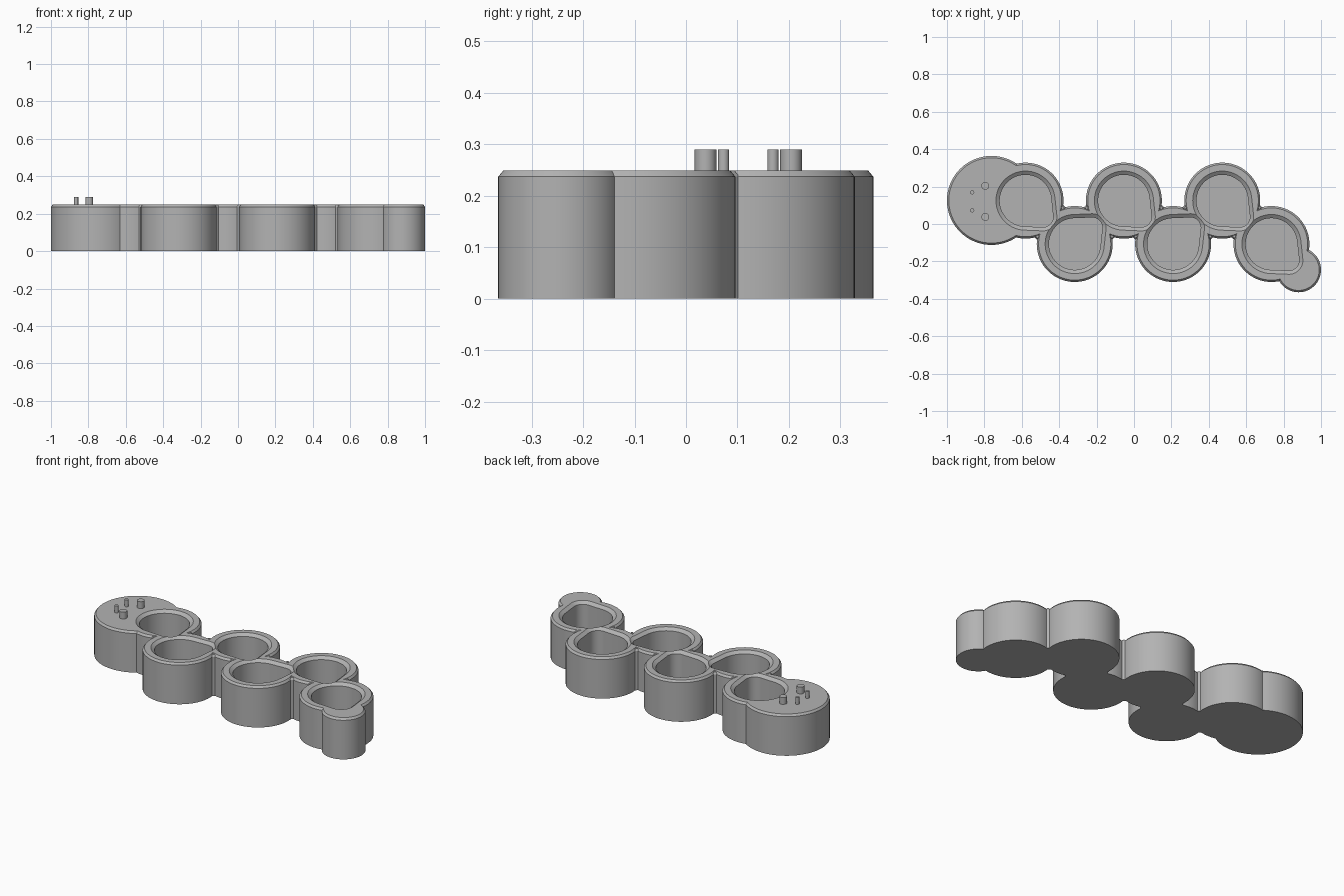
import bpy
import bmesh
from math import pi, cos, sin
from mathutils import Vector

old = bpy.data.objects.get("Cube")
if old:
    bpy.data.objects.remove(old, do_unlink=True)

TOP, FLOOR, CHAMFER, CELL_R = 0.249, 0.04, 0.012, 0.203

grey = bpy.data.materials.new("plain grey")
grey.use_nodes = True
grey.diffuse_color = (0.45, 0.45, 0.45, 1)
grey.node_tree.nodes["Principled BSDF"].inputs["Base Color"].default_value = grey.diffuse_color


def outline(discs, inset, sides):
    """Hull around one or more (centre, radius) discs, shrunk by inset."""
    points = []
    for i in range(sides):
        n = Vector((cos(2 * pi * i / sides), sin(2 * pi * i / sides)))
        c, r = max(discs, key=lambda d: d[0].dot(n) + d[1])
        points.append(c + n * (r - inset))
    return points


def loft(name, discs, levels, sides=96):
    """Closed solid through outlines given as (height, inset) levels."""
    bm = bmesh.new()
    rings = [[bm.verts.new((p.x, p.y, z)) for p in outline(discs, inset, sides)]
             for z, inset in levels]
    for low, high in zip(rings, rings[1:]):
        for i in range(sides):
            j = (i + 1) % sides
            bm.faces.new((low[i], low[j], high[j], high[i]))
    bm.faces.new(list(reversed(rings[0])))
    bm.faces.new(rings[-1])
    mesh = bpy.data.meshes.new(name)
    bm.to_mesh(mesh)
    bm.free()
    ob = bpy.data.objects.new(name, mesh)
    bpy.context.collection.objects.link(ob)
    mesh.materials.append(grey)
    return ob


def select(ob):
    bpy.ops.object.select_all(action='DESELECT')
    ob.select_set(True)
    bpy.context.view_layer.objects.active = ob


def combine(target, tool, operation):
    tool.hide_render = True
    mod = target.modifiers.new(operation.lower(), 'BOOLEAN')
    mod.operation, mod.solver, mod.object = operation, 'EXACT', tool
    select(target)
    bpy.ops.object.modifier_apply(modifier=mod.name)
    bpy.data.objects.remove(tool, do_unlink=True)


# Zigzag row of six cells
cells = [Vector((-0.58 + 0.263 * i, -0.107 if i % 2 else 0.125)) for i in range(6)]
solid = [(0, 0), (TOP - CHAMFER, 0), (TOP, 0.01)]

# Outer body: head disc, cells, tail disc
body = loft("tray_body", [(Vector((-0.762, 0.126)), 0.238)], solid)
for c in cells:
    combine(body, loft("cell", [(c, CELL_R)], solid), 'UNION')
combine(body, loft("tail", [(Vector((0.88, -0.245)), 0.12)], solid, 64), 'UNION')

# Small webs in the corners where neighbouring cells meet
for a, b in zip(cells, cells[1:]):
    half = (b - a) / 2
    reach = (CELL_R ** 2 - half.length_squared) ** 0.5
    across = Vector((-half.y, half.x)).normalized() * reach
    for corner in (a + half + across, a + half - across):
        combine(body, loft("web", [(corner, 0.018)], solid, 4), 'UNION')

# Teardrop hollows, each pointing at the next cell, with chamfered rims
for i, c in enumerate(cells):
    down = 1 if i in (1, 3) else -1
    tip = c + Vector((0.093, 0.087 * down))
    hollow = loft("hollow", [(c, 0.158), (tip, 0.075)],
                  [(FLOOR, 0.02), (TOP - 0.015, 0.02), (TOP, 0), (TOP + 0.03, 0)])
    combine(body, hollow, 'DIFFERENCE')

select(body)
bpy.ops.object.shade_smooth_by_angle(angle=pi / 6)

# Face pegs on the head
for side, sign in (("left", -1), ("right", 1)):
    for part, x, dy, r in (("eye", -0.795, 0.083, 0.021), ("nostril", -0.865, 0.048, 0.011)):
        peg = loft(f"{side}_{part}_peg", [(Vector((x, 0.121 + sign * dy)), r)],
                   [(TOP - 0.01, 0), (0.29, 0)], 32)
        select(peg)
        bpy.ops.object.shade_smooth_by_angle(angle=pi / 6)
